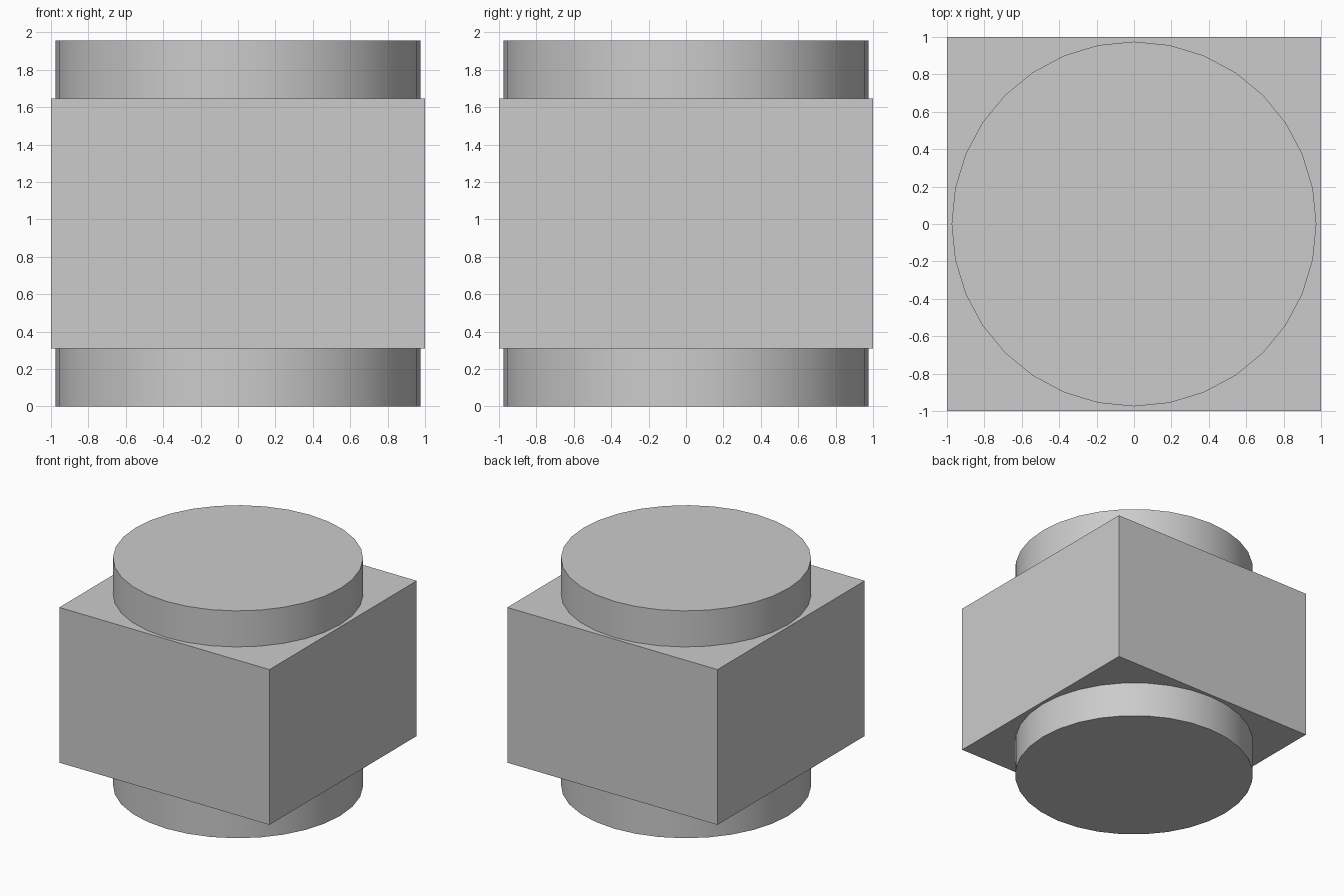
import bpy

if "Cube" in bpy.data.objects:
    bpy.data.objects.remove(bpy.data.objects["Cube"])

HEIGHT = 1.955      # full height of the model
BODY_HEIGHT = 1.335  # height of the square block
RADIUS = 0.975

# Square central block
bpy.ops.mesh.primitive_cube_add(size=1, location=(0, 0, HEIGHT / 2))
body = bpy.context.object
body.name = "square_body"
body.scale = (2, 2, BODY_HEIGHT)
bpy.ops.object.transform_apply(location=False, rotation=False, scale=True)

# Round core running through the block, showing as a disc above and below
bpy.ops.mesh.primitive_cylinder_add(vertices=32, radius=RADIUS, depth=HEIGHT,
                                    location=(0, 0, HEIGHT / 2))
core = bpy.context.object
core.name = "round_core"
bpy.ops.object.shade_smooth_by_angle()
